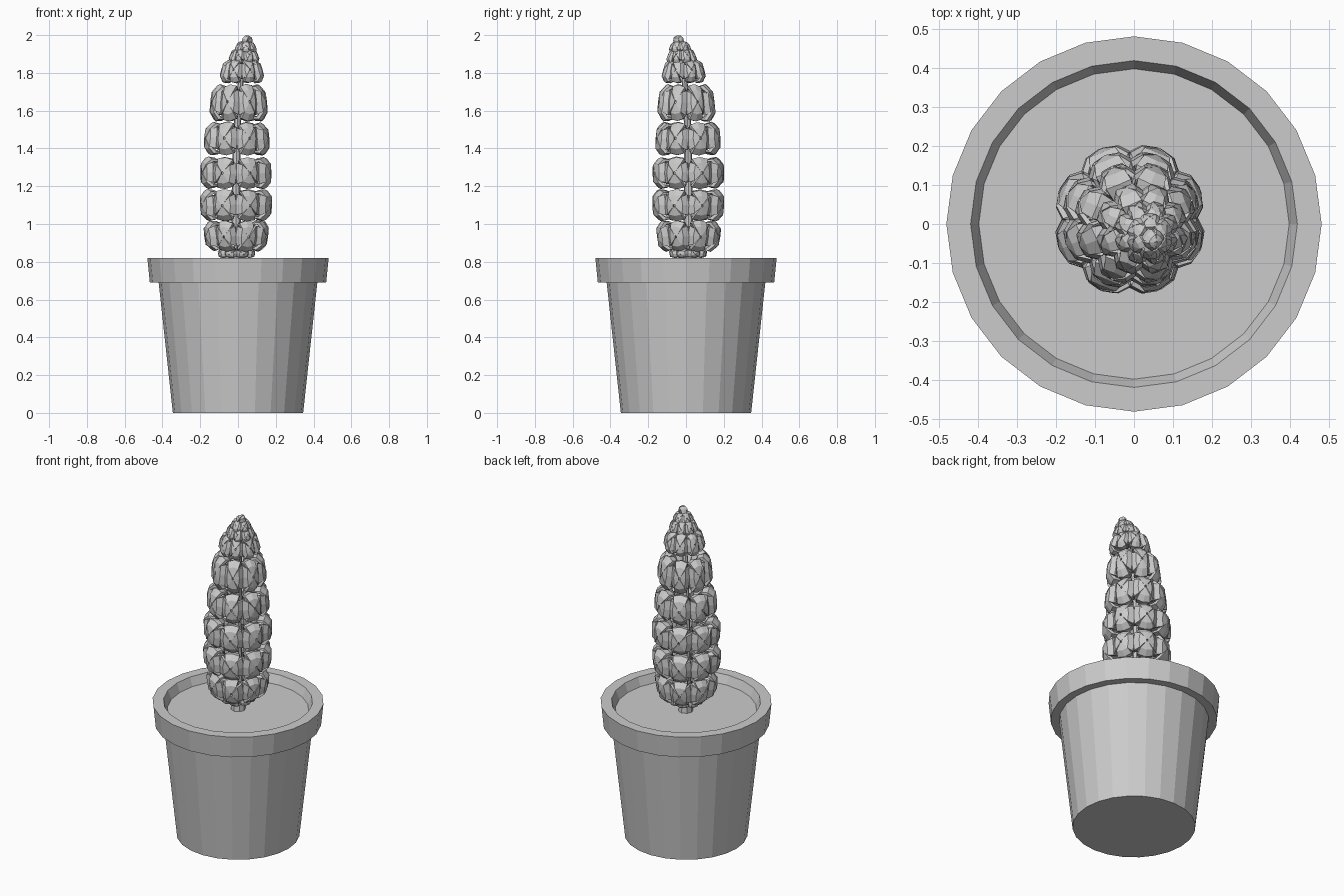
import bpy, bmesh, math, random
from mathutils import Vector, Matrix

if "Cube" in bpy.data.objects:
    bpy.data.objects.remove(bpy.data.objects["Cube"])

random.seed(4)


def finish(bm, name):
    bmesh.ops.recalc_face_normals(bm, faces=bm.faces[:])
    me = bpy.data.meshes.new(name)
    bm.to_mesh(me)
    bm.free()
    ob = bpy.data.objects.new(name, me)
    bpy.context.collection.objects.link(ob)
    return ob


def lathe(name, profile, sides):
    """Revolve a closed (r, z) profile; end points are capped."""
    bm = bmesh.new()
    rings = [[bm.verts.new((r * math.cos(2 * math.pi * i / sides),
                            r * math.sin(2 * math.pi * i / sides), z))
              for i in range(sides)] for r, z in profile]
    for a, b in zip(rings, rings[1:]):
        for i in range(sides):
            j = (i + 1) % sides
            bm.faces.new((a[i], a[j], b[j], b[i]))
    bm.faces.new(rings[0])
    bm.faces.new(rings[-1])
    return finish(bm, name)


# Pot with stepped rim, hollow inside
lathe("pot", [(0.345, 0), (0.42, 0.69), (0.467, 0.69), (0.48, 0.82),
              (0.418, 0.82), (0.396, 0.765), (0.325, 0.05)], 24)
# Soil
lathe("soil", [(0.39, 0.72), (0.397, 0.768)], 24)

# Spine of the flower spike: leans slightly, then bends at the tip
SPINE = [(-0.005, 0.01, 0.76), (-0.01, 0.012, 0.95), (-0.01, 0.012, 1.27),
         (-0.005, 0.01, 1.5), (0.006, 0.0, 1.68), (0.022, -0.014, 1.82),
         (0.036, -0.027, 1.91), (0.05, -0.038, 1.98)]


def spine_at(z):
    for a, b in zip(SPINE, SPINE[1:]):
        if z <= b[2]:
            break
    f = (z - a[2]) / (b[2] - a[2])
    return Vector(a).lerp(Vector(b), f)


# Stem
bm = bmesh.new()
rings = []
for k, (x, y, z) in enumerate(SPINE):
    r = (0.042, 0.026, 0.022, 0.02, 0.017, 0.013, 0.01, 0.006)[k]
    rings.append([bm.verts.new((x + r * math.cos(i * math.pi / 4),
                                y + r * math.sin(i * math.pi / 4), z)) for i in range(8)])
for a, b in zip(rings, rings[1:]):
    for i in range(8):
        bm.faces.new((a[i], a[(i + 1) % 8], b[(i + 1) % 8], b[i]))
bm.faces.new(rings[0])
bm.faces.new(rings[-1])
finish(bm, "stem")

# Petal stations: distance from floret axis, outward position, half width
PETAL = [(0.28, -0.75, 0.2), (0.88, -0.2, 0.5), (0.95, 0.38, 0.62), (0.62, 0.82, 0.5), (0.08, 0.97, 0.07)]


def petal(bm, mat, thick):
    """Thick folded plate running from the floret base to its outer centre."""
    layers = []
    for inner in (0, 1):
        layer = []
        for d, n, w in PETAL:
            k = 1 - thick * inner
            fold = 0.1 * w / 0.6
            row = []
            for s in (-1, 0, 1):
                dd = (d - (0 if s == 0 else fold)) * k
                row.append(bm.verts.new(mat @ Vector((s * w, dd, n - thick * inner))))
            layer.append(row)
        layers.append(layer)
    out, inn = layers
    last = len(PETAL) - 1
    for i in range(last):
        for L in layers:
            for s in (0, 1):
                a, b, c, d = L[i][s], L[i][s + 1], L[i + 1][s + 1], L[i + 1][s]
                if s:
                    bm.faces.new((a, b, c))
                    bm.faces.new((a, c, d))
                else:
                    bm.faces.new((a, b, d))
                    bm.faces.new((b, c, d))
        for s in (0, 2):
            bm.faces.new((out[i][s], out[i + 1][s], inn[i + 1][s], inn[i][s]))
    for i in (0, last):
        for s in (0, 1):
            bm.faces.new((out[i][s], out[i][s + 1], inn[i][s + 1], inn[i][s]))


def floret(bm, centre, outward, half_w, half_h, depth):
    """Bud of four overlapping petals around an inner core."""
    n = outward.normalized()
    t = Vector((0, 0, 1)).cross(n).normalized()
    u = n.cross(t)
    frame = Matrix((t, u, n)).transposed().to_4x4()
    frame.translation = centre
    scale = Matrix.Diagonal((half_w, half_h, depth, 1))
    for q in range(4):
        grow = random.uniform(0.95, 1.03)
        turn = Matrix.Rotation(q * math.pi / 2 + random.uniform(-0.07, 0.07), 4, 'Z')
        petal(bm, frame @ scale @ turn @ Matrix.Scale(grow, 4), 0.17)
    # core
    bmesh.ops.create_cone(bm, cap_ends=True, segments=5, radius1=0.25, radius2=0.6,
                          depth=1.3, matrix=frame @ scale @ Matrix.Translation((0, 0, -0.25)))


# Rows of florets: height, outer radius, half height, upward tilt, count
ROWS = [(0.848, 0.105, 0.028, -0.2, 8), (0.94, 0.177, 0.088, -0.15, 8),
        (1.10, 0.197, 0.088, -0.05, 8), (1.27, 0.197, 0.09, 0.0, 8),
        (1.45, 0.18, 0.093, 0.08, 8), (1.64, 0.158, 0.105, 0.12, 8),
        (1.805, 0.117, 0.068, 0.3, 8), (1.885, 0.08, 0.045, 0.45, 8),
        (1.935, 0.055, 0.035, 0.6, 6)]
for k, (z, rad, hh, tilt, count) in enumerate(ROWS):
    bm = bmesh.new()
    depth = min(0.062, rad * 0.42)
    for i in range(count):
        a = 2 * math.pi * (i + 0.5) / count
        d = Vector((math.cos(a), math.sin(a), 0))
        c = spine_at(z) + d * (rad - depth)
        floret(bm, c, d + Vector((0, 0, tilt)), rad * math.tan(math.pi / count) * 0.88, hh, depth)
    finish(bm, f"floret_row_{k + 1}")

# Tip bud
bm = bmesh.new()
floret(bm, Vector((0.046, -0.036, 1.962)), Vector((0.35, -0.3, 1)), 0.028, 0.026, 0.04)
finish(bm, "tip_bud")
